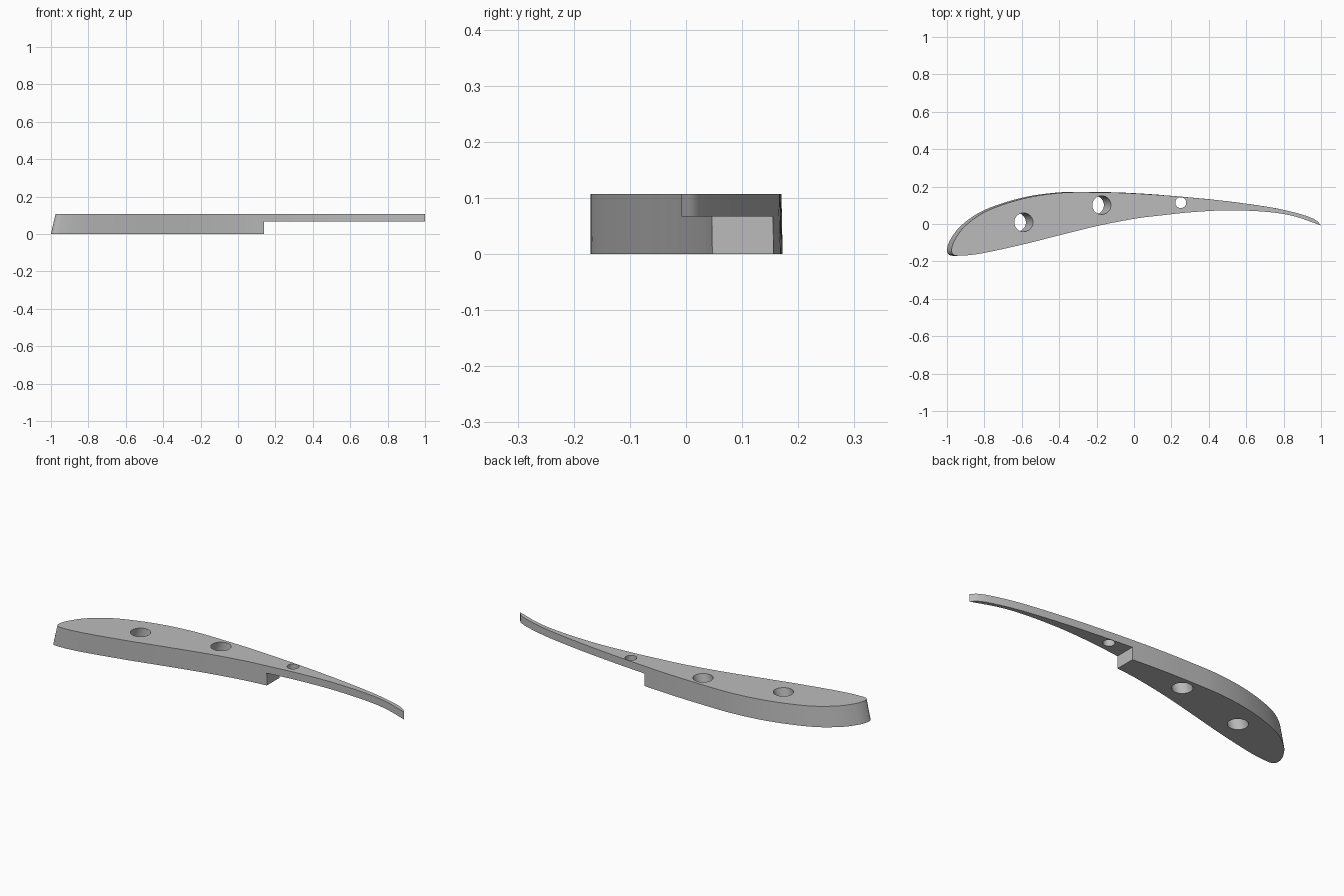
import bpy, bmesh, math
from mathutils import Vector

cube = bpy.data.objects.get("Cube")
if cube:
    bpy.data.objects.remove(cube, do_unlink=True)

TOP = 0.107        # full thickness
STEP_X = 0.14      # where the thick part ends
STEP_Z = 0.067     # underside of the thin tail

grey = bpy.data.materials.new("plain grey")
grey.use_nodes = True
grey.diffuse_color = (0.5, 0.5, 0.5, 1)
grey.node_tree.nodes["Principled BSDF"].inputs["Base Color"].default_value = (0.5, 0.5, 0.5, 1)


def smooth_path(points, steps=6):
    """Catmull-Rom curve through the points, without the last one."""
    pts = [Vector(p) for p in points]
    pts = [2 * pts[0] - pts[1]] + pts + [2 * pts[-1] - pts[-2]]
    out = []
    for a, b, c, d in zip(pts, pts[1:], pts[2:], pts[3:]):
        for i in range(steps):
            t = i / steps
            out.append(0.5 * (2 * b + (c - a) * t + (2 * a - 5 * b + 4 * c - d) * t ** 2
                              + (3 * b - a - 3 * c + d) * t ** 3))
    return out


def loft(name, lower, upper):
    """Closed solid between two matching rings."""
    bm = bmesh.new()
    lo = [bm.verts.new(p) for p in lower]
    hi = [bm.verts.new(p) for p in upper]
    bm.faces.new(lo[::-1])
    bm.faces.new(hi)
    n = len(lo)
    for i in range(n):
        j = (i + 1) % n
        bm.faces.new((lo[i], lo[j], hi[j], hi[i]))
    bmesh.ops.recalc_face_normals(bm, faces=bm.faces)
    mesh = bpy.data.meshes.new(name)
    bm.to_mesh(mesh)
    bm.free()
    mesh.materials.append(grey)
    obj = bpy.data.objects.new(name, mesh)
    bpy.context.collection.objects.link(obj)
    return obj


# Curved blade outline: front edge, then around the nose along the back edge
tail = (1.0, -0.008)
nose = (-0.97, -0.17)
front_edge = [nose, (-0.9, -0.166), (-0.8, -0.15), (-0.6, -0.106), (-0.4, -0.056),
              (-0.2, -0.008), (0, 0.03), (0.14, 0.047), (0.3, 0.064), (0.5, 0.074),
              (0.7, 0.066), (0.85, 0.043), tail]
back_edge = [tail, (0.97, 0.022), (0.9, 0.05), (0.75, 0.086), (0.5, 0.122), (0.25, 0.147),
             (0, 0.165), (-0.2, 0.171), (-0.4, 0.169), (-0.6, 0.14), (-0.8, 0.075),
             (-0.92, -0.005), (-0.98, -0.08), (-1.0, -0.135), (-0.992, -0.163), nose]
outline = smooth_path(front_edge) + smooth_path(back_edge)

# The upper outline draws back from the nose, so the nose wall leans
lower = [(p.x, p.y, 0) for p in outline]
upper = [(p.x + 0.0125 * (1 - p.x), p.y - 0.002 * max(p.y, 0) / 0.17, TOP) for p in outline]
blade = loft("blade", lower, upper)


def slanted_hole(name, x, y, radius, lean):
    """Cutter whose lower end leans towards the nose."""
    def ring(z):
        cx = x - lean * (TOP - z) / TOP
        return [(cx + radius * math.cos(a), y + radius * math.sin(a), z)
                for a in (math.tau * i / 48 for i in range(48))]
    return loft(name, ring(-0.05), ring(TOP + 0.05))


# Step under the tail and the three holes
corners = [(STEP_X, -0.5), (1.5, -0.5), (1.5, 0.5), (STEP_X, 0.5)]
cutters = [
    loft("step_cutter", [(x, y, -0.1) for x, y in corners],
         [(x, y, STEP_Z) for x, y in corners]),
    slanted_hole("nose_hole_cutter", -0.59, 0.009, 0.05, 0.038),
    slanted_hole("middle_hole_cutter", -0.173, 0.101, 0.05, 0.038),
    slanted_hole("tail_hole_cutter", 0.25, 0.114, 0.029, 0.0),
]
for cutter in cutters:
    cutter.hide_render = True
    mod = blade.modifiers.new(cutter.name, 'BOOLEAN')
    mod.operation = 'DIFFERENCE'
    mod.solver = 'EXACT'
    mod.object = cutter

# Bake the cuts, drop the cutters, then smooth the curved walls
depsgraph = bpy.context.evaluated_depsgraph_get()
cut_mesh = bpy.data.meshes.new_from_object(blade.evaluated_get(depsgraph))
blade.modifiers.clear()
blade.data = cut_mesh
for cutter in cutters:
    bpy.data.objects.remove(cutter, do_unlink=True)

bpy.ops.object.select_all(action='DESELECT')
blade.select_set(True)
bpy.context.view_layer.objects.active = blade
bpy.ops.object.shade_smooth_by_angle(angle=math.radians(30))
